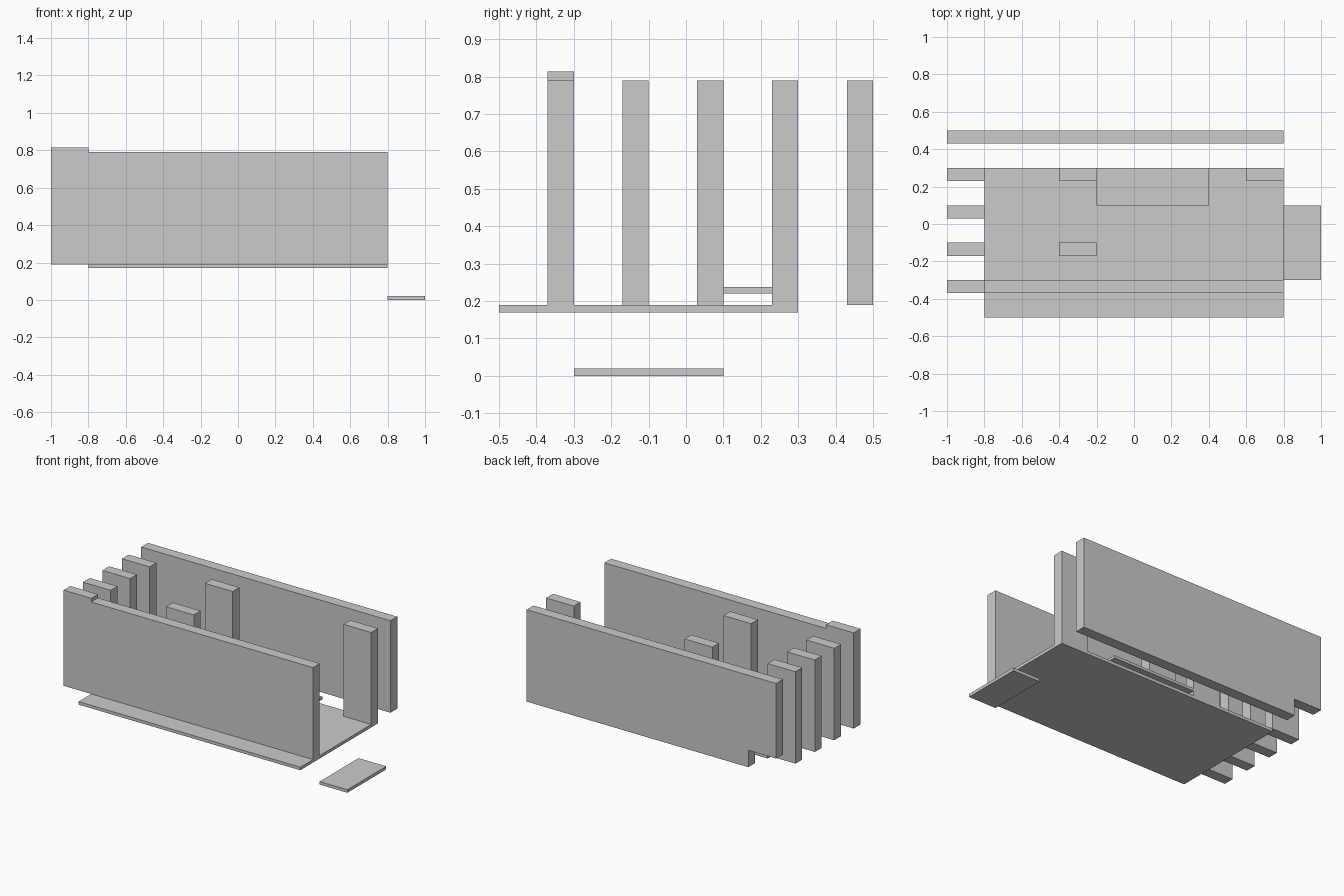
import bpy
import bmesh

if "Cube" in bpy.data.objects:
    bpy.data.objects.remove(bpy.data.objects["Cube"])


def prism(name, outline, y0, y1):
    """Extrude an x-z outline from y0 to y1."""
    bm = bmesh.new()
    face = bm.faces.new([bm.verts.new((x, y0, z)) for x, z in outline])
    ext = bmesh.ops.extrude_face_region(bm, geom=[face])
    verts = [v for v in ext["geom"] if isinstance(v, bmesh.types.BMVert)]
    bmesh.ops.translate(bm, verts=verts, vec=(0, y1 - y0, 0))
    bmesh.ops.recalc_face_normals(bm, faces=bm.faces)
    mesh = bpy.data.meshes.new(name)
    bm.to_mesh(mesh)
    bm.free()
    obj = bpy.data.objects.new(name, mesh)
    bpy.context.collection.objects.link(obj)
    return obj


def box(name, x, y, z):
    return prism(name, [(x[0], z[0]), (x[1], z[0]), (x[1], z[1]), (x[0], z[1])], *y)


CELL, THICK = 0.2, 0.07
FLOOR, TOP = 0.19, 0.79

# Floor slab, raised shelf and low entry step
box("floor", (-0.8, 0.8), (-0.5, 0.3), (0.17, FLOOR))
box("shelf", (-0.2, 0.4), (0.1, 0.3), (0.22, 0.238))
box("entry_step", (0.8, 1.0), (-0.3, 0.1), (0.0, 0.02))

# Front wall with a slightly taller left end
prism("front_wall", [(-1, FLOOR), (0.8, FLOOR), (0.8, TOP), (-0.8, TOP),
                     (-0.8, 0.814), (-1, 0.814)], -0.3 - THICK, -0.3)

# Back wall with a notch under its left end
prism("back_wall", [(-1, 0.30), (-0.8, 0.30), (-0.8, FLOOR), (0.8, FLOOR),
                    (0.8, TOP), (-1, TOP)], 0.5 - THICK, 0.5)

# Free-standing wall panels: left x, back y
panels = [(-1, -0.1), (-1, 0.1), (-1, 0.3), (-0.4, -0.1), (-0.4, 0.3), (0.6, 0.3)]
for i, (x, y) in enumerate(panels, 1):
    box(f"wall_panel_{i}", (x, x + CELL), (y - THICK, y), (FLOOR, TOP))
